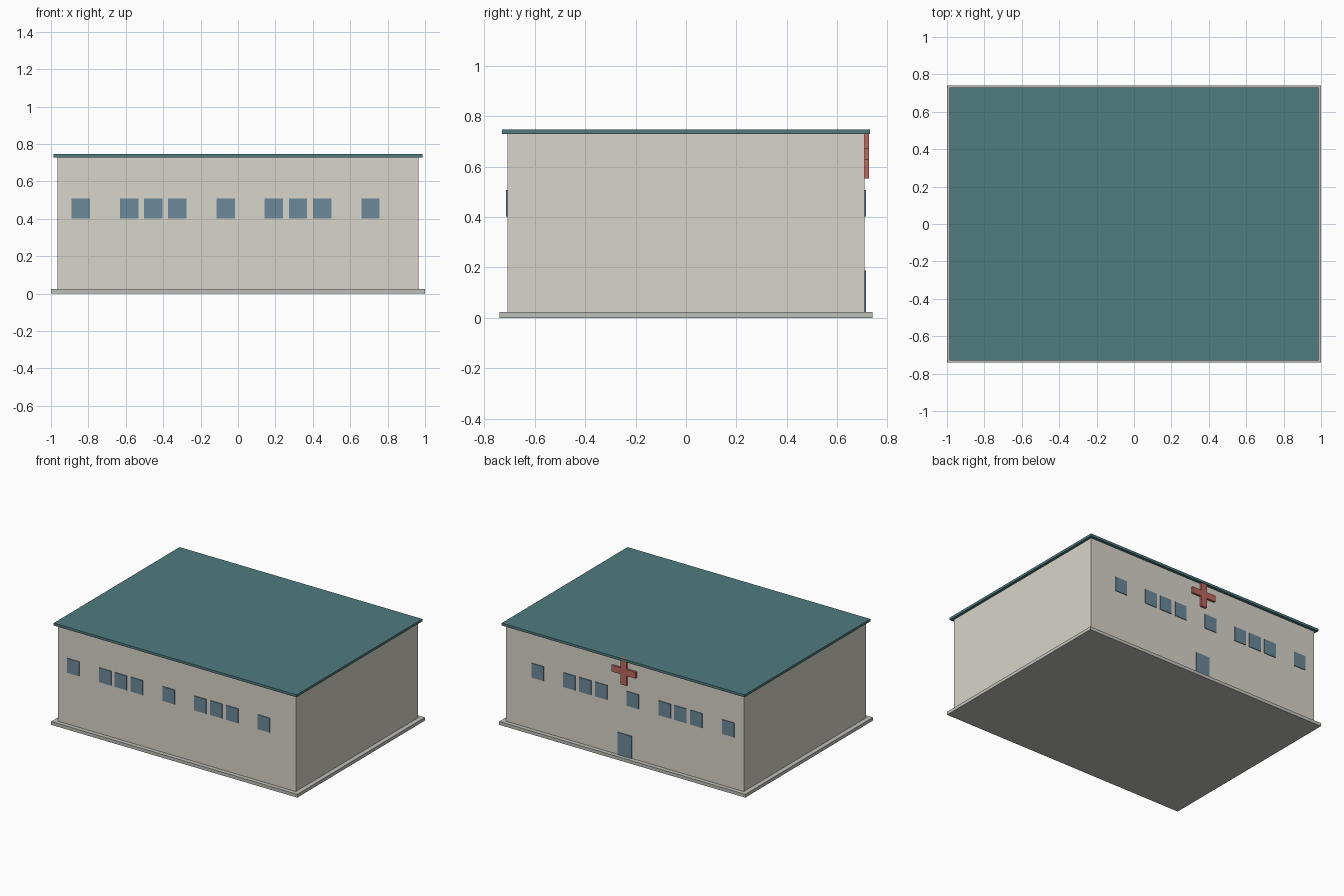
import bpy, bmesh

if "Cube" in bpy.data.objects:
    bpy.data.objects.remove(bpy.data.objects["Cube"])


def material(name, rgb):
    m = bpy.data.materials.new(name)
    m.diffuse_color = (*rgb, 1)
    m.use_nodes = True
    m.node_tree.nodes["Principled BSDF"].inputs["Base Color"].default_value = m.diffuse_color
    return m


TEAL = material("teal_roof", (0.08, 0.20, 0.21))
CREAM = material("cream_wall", (0.69, 0.66, 0.59))
STONE = material("pale_stone", (0.52, 0.53, 0.49))
GLASS = material("blue_glass", (0.15, 0.25, 0.32))
RED = material("red_sign", (0.50, 0.14, 0.12))


def finish(name, bm, mat):
    mesh = bpy.data.meshes.new(name)
    bm.to_mesh(mesh)
    bm.free()
    mesh.materials.append(mat)
    ob = bpy.data.objects.new(name, mesh)
    bpy.context.collection.objects.link(ob)
    return ob


def box(name, lo, hi, mat):
    bm = bmesh.new()
    bmesh.ops.create_cube(bm, size=1)
    for v in bm.verts:
        v.co = [(a + b) / 2 + c * (b - a) for a, b, c in zip(lo, hi, v.co)]
    return finish(name, bm, mat)


# Main building: plinth, walls and flat overhanging roof
box("base_slab", (-1, -0.74, 0), (1, 0.74, 0.024), STONE)
box("walls", (-0.966, -0.709, 0.024), (0.966, 0.709, 0.729), CREAM)
box("roof", (-0.986, -0.73, 0.729), (0.986, 0.73, 0.747), TEAL)

# Windows: same nine positions on front and back, on a regular pitch
PITCH = 0.129
for side, label in ((-1, "front"), (1, "back")):
    for i, step in enumerate((-6, -4, -3, -2, 0, 2, 3, 4, 6)):
        x = -0.066 + step * PITCH
        y0, y1 = sorted((side * 0.70, side * 0.714))
        box(f"{label}_window_{i + 1}", (x - 0.049, y0, 0.402),
            (x + 0.049, y1, 0.508), GLASS)

# Entrance door on the back
box("door", (-0.057, 0.70, 0.024), (0.057, 0.715, 0.188), GLASS)

# Cross sign above the door: extruded 12-point outline
arm, half = 0.097, 0.023
quarter = [(half, arm), (half, half), (arm, half)]
outline = []
for _ in range(4):
    outline += quarter
    quarter = [(z, -x) for x, z in quarter]
bm = bmesh.new()
face = bm.faces.new([bm.verts.new((x, 0.706, 0.65 + z)) for x, z in outline])
ext = bmesh.ops.extrude_face_region(bm, geom=[face])
bmesh.ops.translate(bm, vec=(0, 0.019, 0),
                    verts=[g for g in ext["geom"] if isinstance(g, bmesh.types.BMVert)])
bmesh.ops.recalc_face_normals(bm, faces=bm.faces)
finish("cross_sign", bm, RED)
